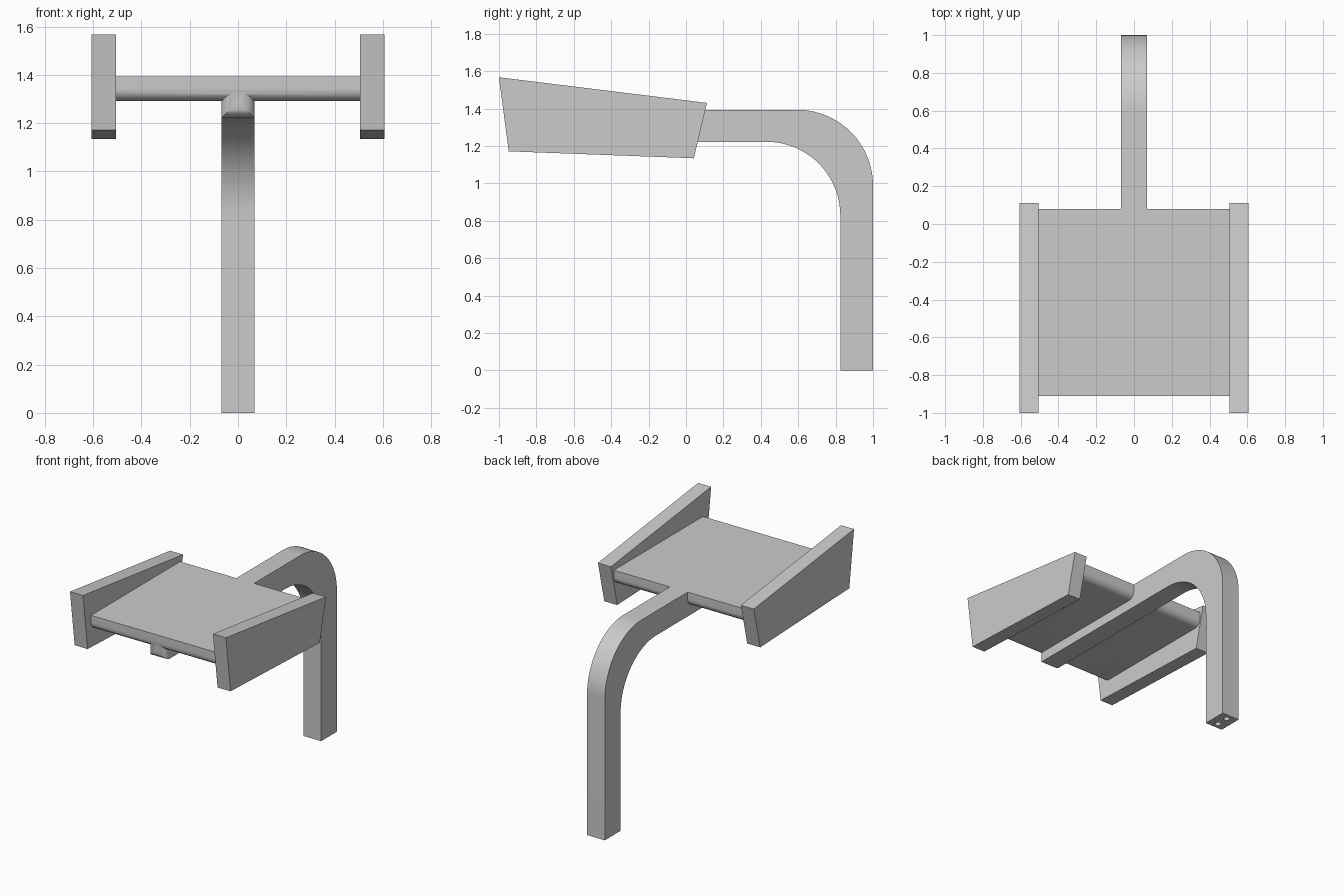
import bpy, bmesh
from math import sin, cos, pi
from mathutils import Vector

if "Cube" in bpy.data.objects:
    bpy.data.objects.remove(bpy.data.objects["Cube"], do_unlink=True)

grey = bpy.data.materials.new("light grey")
grey.use_nodes = True
colour = (0.6, 0.6, 0.6, 1)
grey.diffuse_color = colour
grey.node_tree.nodes["Principled BSDF"].inputs["Base Color"].default_value = colour


def arc(cx, cy, r, start, end, steps):
    """Points on an arc, with angles in quarter turns."""
    angles = [(start + (end - start) * i / steps) * pi / 2 for i in range(steps + 1)]
    return [(cx + r * cos(a), cy + r * sin(a)) for a in angles]


def prism(name, outline, low, high, axis="x"):
    """Extrude a closed outline: (y, z) along x, or (x, y) along z."""
    bm = bmesh.new()
    place = (lambda p: (low, p[0], p[1])) if axis == "x" else (lambda p: (p[0], p[1], low))
    face = bm.faces.new([bm.verts.new(place(p)) for p in outline])
    ext = bmesh.ops.extrude_face_region(bm, geom=[face])
    offset = Vector((high - low, 0, 0) if axis == "x" else (0, 0, high - low))
    verts = [v for v in ext["geom"] if isinstance(v, bmesh.types.BMVert)]
    bmesh.ops.translate(bm, verts=verts, vec=offset)
    bmesh.ops.recalc_face_normals(bm, faces=bm.faces)
    mesh = bpy.data.meshes.new(name)
    bm.to_mesh(mesh)
    bm.free()
    mesh.materials.append(grey)
    obj = bpy.data.objects.new(name, mesh)
    bpy.context.collection.objects.link(obj)
    return obj


def combine(target, other, operation):
    """Apply a boolean and remove the second object."""
    other.hide_render = True
    mod = target.modifiers.new(operation, "BOOLEAN")
    mod.operation = operation
    mod.solver = "EXACT"
    mod.object = other
    bpy.context.view_layer.objects.active = target
    bpy.ops.object.modifier_apply(modifier=mod.name)
    bpy.data.objects.remove(other, do_unlink=True)


TOP, UNDER, BEAM_UNDER = 1.393, 1.292, 1.222
FRONT, BACK, NOSE = -0.91, 0.08, -0.908
HALF, R = 0.069, 0.05

# Bent support: post, curve and beam with a rounded nose
side = [(NOSE, TOP)]
side += arc(NOSE + R, BEAM_UNDER + R, R, 2, 3, 8)
side += arc(0.43, 0.827, 0.395, 1, 0, 28)
side += [(0.825, 0), (1, 0)]
side += arc(0.595, 0.988, 0.405, 0, 1, 28)
support = prism("seat_and_support", side, -HALF, HALF)

# Round the nose in plan
plan = arc(HALF - R, NOSE + R, R, 0, -1, 8) + arc(R - HALF, NOSE + R, R, 3, 2, 8)
plan += [(-HALF, 1.1), (HALF, 1.1)]
combine(support, prism("nose_cutter", plan, -0.1, 1.6, "z"), "INTERSECT")

# Seat slab with rounded lower edges, merged with the support
slab = [(FRONT, TOP)] + arc(FRONT + R, UNDER + R, R, 2, 3, 10)
slab += arc(BACK - R, UNDER + R, R, 3, 4, 10) + [(BACK, TOP)]
combine(support, prism("slab", slab, -0.51, 0.51), "UNION")

# Fixing holes under the post
for y in (0.868, 0.957):
    hole = prism("hole_cutter", arc(0, y, 0.02, 0, 4, 20)[:-1], -0.05, 0.1, "z")
    combine(support, hole, "DIFFERENCE")

# Tapered side panels
panel = [(-1, 1.567), (0.112, 1.43), (0.042, 1.134), (-0.948, 1.171)]
for name, s in (("left_panel", 1), ("right_panel", -1)):
    prism(name, panel, *sorted((s * 0.505, s * 0.606)))

# Smooth curves, sharp edges
bpy.ops.object.select_all(action="DESELECT")
support.select_set(True)
bpy.context.view_layer.objects.active = support
bpy.ops.object.shade_smooth_by_angle(angle=pi / 6)
